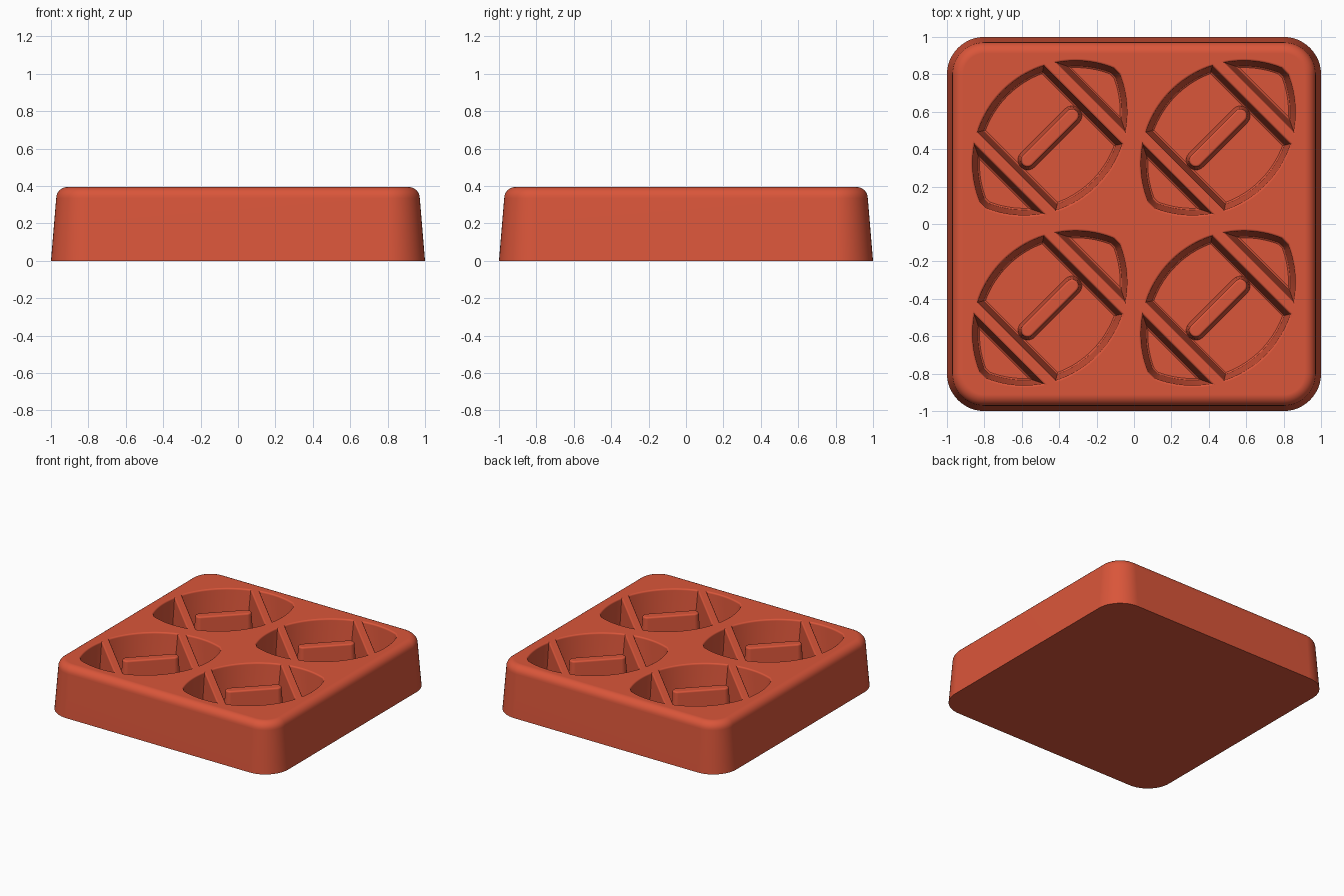
import bpy, bmesh, math

old = bpy.data.objects.get("Cube")
if old:
    bpy.data.objects.remove(old, do_unlink=True)

TOP = 0.395        # height of the tray
DEPTH = 0.27       # depth of the pockets
RADIUS = 0.55      # radius of the pocket side arcs
HALF_WIDTH = 0.355
CENTRES = [(x, y) for x in (-0.45, 0.45) for y in (-0.45, 0.46)]

silicone = bpy.data.materials.new("coral red silicone")
silicone.use_nodes = True
colour = (0.70, 0.092, 0.042, 1)
silicone.diffuse_color = colour
bsdf = silicone.node_tree.nodes["Principled BSDF"]
bsdf.inputs["Base Color"].default_value = colour
bsdf.inputs["Roughness"].default_value = 0.6


def loft(bm, outline, levels, place=lambda u, v: (u, v)):
    """Stack copies of an outline; levels are (inset, z) from bottom to top."""
    rings = []
    for inset, z in levels:
        rings.append([bm.verts.new((*place(u, v), z)) for u, v in outline(inset)])
    for low, high in zip(rings, rings[1:]):
        for i in range(len(low)):
            j = (i + 1) % len(low)
            bm.faces.new((low[i], low[j], high[j], high[i]))
    bm.faces.new(rings[0][::-1])
    bm.faces.new(rings[-1])


def finish(bm, name):
    bmesh.ops.recalc_face_normals(bm, faces=bm.faces[:])
    mesh = bpy.data.meshes.new(name)
    bm.to_mesh(mesh)
    bm.free()
    mesh.materials.append(silicone)
    obj = bpy.data.objects.new(name, mesh)
    bpy.context.collection.objects.link(obj)
    return obj


def select(obj):
    bpy.ops.object.select_all(action='DESELECT')
    obj.select_set(True)
    bpy.context.view_layer.objects.active = obj


def smooth(obj):
    select(obj)
    bpy.ops.object.shade_smooth_by_angle(angle=math.radians(25))
    weighted = obj.modifiers.new("weighted normals", 'WEIGHTED_NORMAL')
    weighted.keep_sharp = True


def fillet(inset, z, r, steps=6):
    """Rounded upper edge: quarter circle ending at height z."""
    angles = [math.pi / 2 * i / steps for i in range(steps + 1)]
    return [(inset + r * (1 - math.cos(a)), z - r + r * math.sin(a)) for a in angles]


def rounded_square(inset):
    r = 0.2 - inset
    points = []
    for k in range(4):
        for i in range(13):
            a = math.pi / 2 * (k + i / 12)
            cx, cy = [(1, 1), (-1, 1), (-1, -1), (1, -1)][k]
            points.append((0.8 * cx + r * math.cos(a), 0.8 * cy + r * math.sin(a)))
    return points


def lens_slice(start, end, start_slope=1, steps=20):
    """Slice of a pointed oval between two cross lines, shrunk by the inset."""
    def outline(inset):
        a, b = start + inset, end - inset
        us = [a + (b - a) * i / steps for i in range(steps + 1)]
        half = [max(0.004, math.sqrt(max(0, (RADIUS - inset) ** 2 - u * u))
                    - RADIUS + HALF_WIDTH) for u in us]
        return [(u, -v) for u, v in zip(us, half)] + \
               [(u, v) for u, v in zip(us[::-1], half[::-1])]
    return outline


def capsule(inset):
    r = 0.036 - inset
    arc = [math.pi * (i / 10 - 0.5) for i in range(11)]
    right = [(0.168 + r * math.cos(a), r * math.sin(a)) for a in arc]
    return right + [(-u, -v) for u, v in right]


def diagonal(cx, cy, flip=1):
    """Turn pocket axes onto the tray diagonal around a centre."""
    s = math.sqrt(0.5)
    return lambda u, v: (cx + s * flip * (u - v), cy + s * flip * (u + v))


# Tray body with tapered sides and a rounded top rim
bm = bmesh.new()
loft(bm, rounded_square, [(0, 0)] + fillet(0.028, TOP, 0.06))
tray = finish(bm, "tray")

# Pocket cutters: one middle section and two end sections for each oval
rim = 0.012
floor = TOP - DEPTH
levels = [(0.036, floor), (0.028, floor + 0.006), (0.024, floor + 0.016)]
levels += [(-rim * (1 - math.cos(a)), TOP - rim + rim * math.sin(a))
           for a in (math.pi / 8 * i for i in range(5))]
levels.append((-rim, TOP + 0.05))
bm = bmesh.new()
for cx, cy in CENTRES:
    loft(bm, lens_slice(-0.25, 0.25), levels, diagonal(cx, cy))
    for flip in (1, -1):
        loft(bm, lens_slice(0.31, 0.505), levels, diagonal(cx, cy, flip))
cutter = finish(bm, "pocket_cutter")
cutter.hide_render = True

cut = tray.modifiers.new("pockets", 'BOOLEAN')
cut.operation = 'DIFFERENCE'
cut.solver = 'EXACT'
cut.object = cutter
select(tray)
bpy.ops.object.modifier_apply(modifier=cut.name)
bpy.data.objects.remove(cutter, do_unlink=True)
smooth(tray)

# Raised bar standing on the floor of each middle pocket
for n, (cx, cy) in enumerate(CENTRES, 1):
    bm = bmesh.new()
    loft(bm, capsule, [(-0.018, floor - 0.02)] + fillet(0, TOP - 0.03, 0.012, 4),
         diagonal(cx, cy))
    smooth(finish(bm, f"pocket_bar_{n}"))
